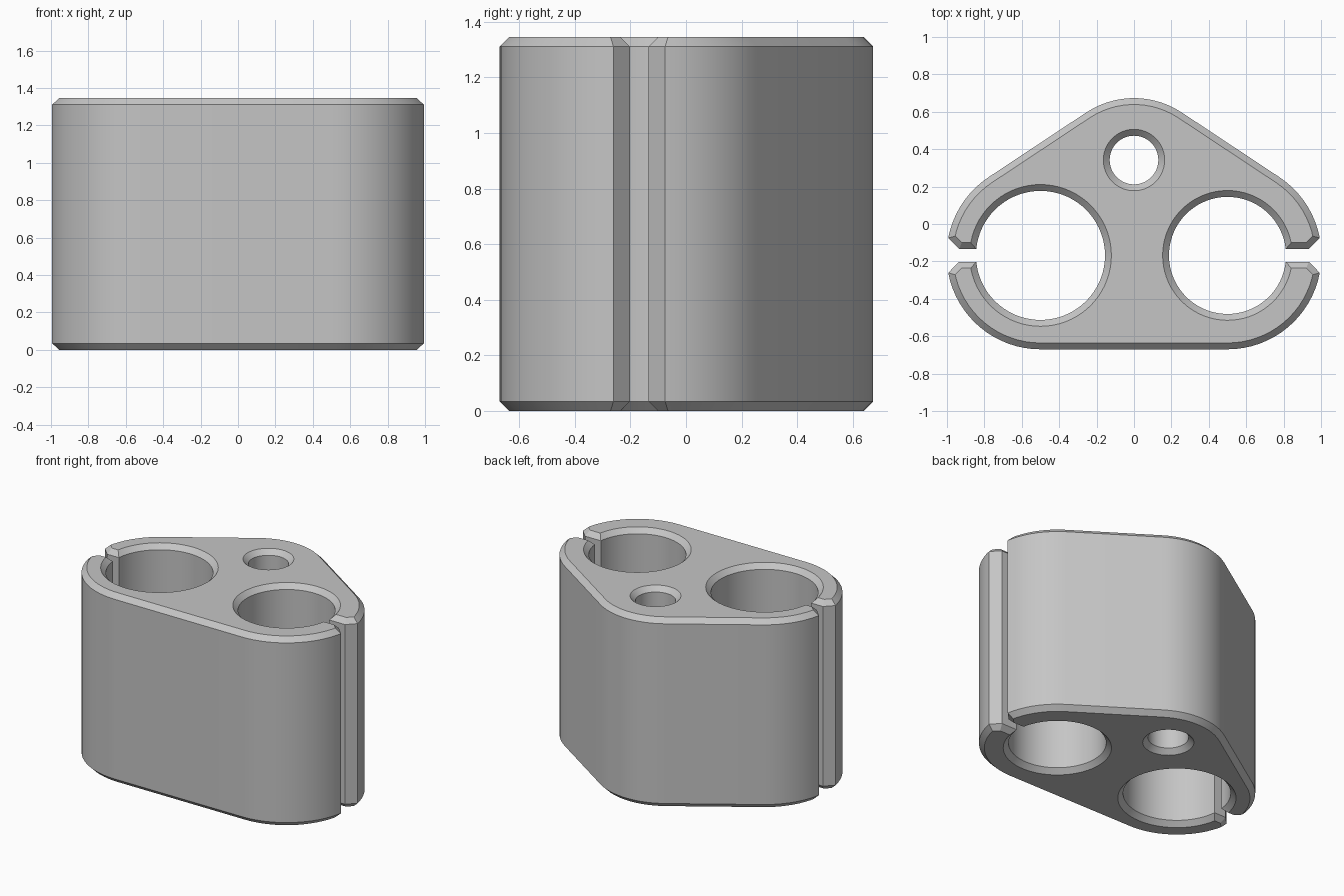
import bpy
import bmesh
from math import radians, degrees, cos, sin, asin, acos, atan2, hypot
from mathutils import Vector

cube = bpy.data.objects.get("Cube")
if cube:
    bpy.data.objects.remove(cube, do_unlink=True)

HEIGHT, CHAMFER = 1.345, 0.034
MID_Y, SLOT, FLARE = -0.168, 0.034, 0.093   # slot centre, half width, half mouth
END_X, END_R = 0.5, 0.502                   # rounded ends
BACK_Y, BACK_R = 0.21, 0.463                # rounded back
LEFT_HOLE, RIGHT_HOLE, SMALL_HOLE = 0.313, 0.345, 0.13

grey = bpy.data.materials.new("light_grey")
grey.use_nodes = True
colour = (0.56, 0.56, 0.56, 1)
grey.diffuse_color = colour
grey.node_tree.nodes["Principled BSDF"].inputs["Base Color"].default_value = colour


def arc(x, y, r, start, end):
    """Points on an arc, angles in degrees."""
    n = max(2, round(abs(end - start) / 5))
    angles = [radians(start + (end - start) * i / n) for i in range(n + 1)]
    return [Vector((x + r * cos(a), y + r * sin(a))) for a in angles]


def inset(loop, d):
    """Mitred offset towards the material, which lies left of the path."""
    out = []
    for i, p in enumerate(loop):
        u = (p - loop[i - 1]).normalized()
        v = (loop[(i + 1) % len(loop)] - p).normalized()
        n1, n2 = Vector((-u.y, u.x)), Vector((-v.y, v.x))
        out.append(p + (n1 + n2) * d / (1 + n1.dot(n2)))
    return out


# Outline: rounded triangle, slit on both sides into the large holes
mouth = degrees(asin(FLARE / END_R))
rise = BACK_Y - MID_Y
tangent = degrees(atan2(rise, -END_X) - acos((END_R - BACK_R) / hypot(END_X, rise)))
b_left = degrees(asin(SLOT / LEFT_HOLE))
b_right = degrees(asin(SLOT / RIGHT_HOLE))
lip_x = 0.935
outline = (
    arc(END_X, MID_Y, END_R, mouth, tangent)
    + arc(0, BACK_Y, BACK_R, tangent, 180 - tangent)
    + arc(-END_X, MID_Y, END_R, 180 - tangent, 180 - mouth)
    + [Vector((-lip_x, MID_Y + SLOT))]
    + arc(-END_X, MID_Y, RIGHT_HOLE, 180 - b_right, b_right - 180)
    + [Vector((-lip_x, MID_Y - SLOT))]
    + arc(-END_X, MID_Y, END_R, 180 + mouth, 270)
    + arc(END_X, MID_Y, END_R, 270, 360 - mouth)
    + [Vector((lip_x, MID_Y - SLOT))]
    + arc(END_X, MID_Y, LEFT_HOLE, -b_left, b_left - 360)
    + [Vector((lip_x, MID_Y + SLOT))]
)
small_hole = arc(0, 0.342, SMALL_HOLE, 360, 0)[:-1]

# Walls and chamfers as stacked rings, then filled caps
bm = bmesh.new()
caps = {0: [], 3: []}
for loop in (outline, small_hole):
    narrow = inset(loop, CHAMFER)
    levels = [(narrow, 0), (loop, CHAMFER), (loop, HEIGHT - CHAMFER), (narrow, HEIGHT)]
    rings = [[bm.verts.new((p.x, p.y, z)) for p in pts] for pts, z in levels]
    count = len(loop)
    for low, high in zip(rings, rings[1:]):
        for i in range(count):
            j = (i + 1) % count
            bm.faces.new((low[i], low[j], high[j], high[i]))
    for k in caps:
        caps[k] += [bm.edges.get((rings[k][i - 1], rings[k][i])) for i in range(count)]
for k, edges in caps.items():
    bmesh.ops.triangle_fill(bm, edges=edges, use_beauty=True,
                            normal=(0, 0, 1 if k else -1))
bmesh.ops.recalc_face_normals(bm, faces=bm.faces[:])

mesh = bpy.data.meshes.new("holder_block")
bm.to_mesh(mesh)
bm.free()
mesh.materials.append(grey)
block = bpy.data.objects.new("holder_block", mesh)
bpy.context.collection.objects.link(block)

bpy.ops.object.select_all(action="DESELECT")
block.select_set(True)
bpy.context.view_layer.objects.active = block
bpy.ops.object.shade_smooth_by_angle(angle=radians(25))
